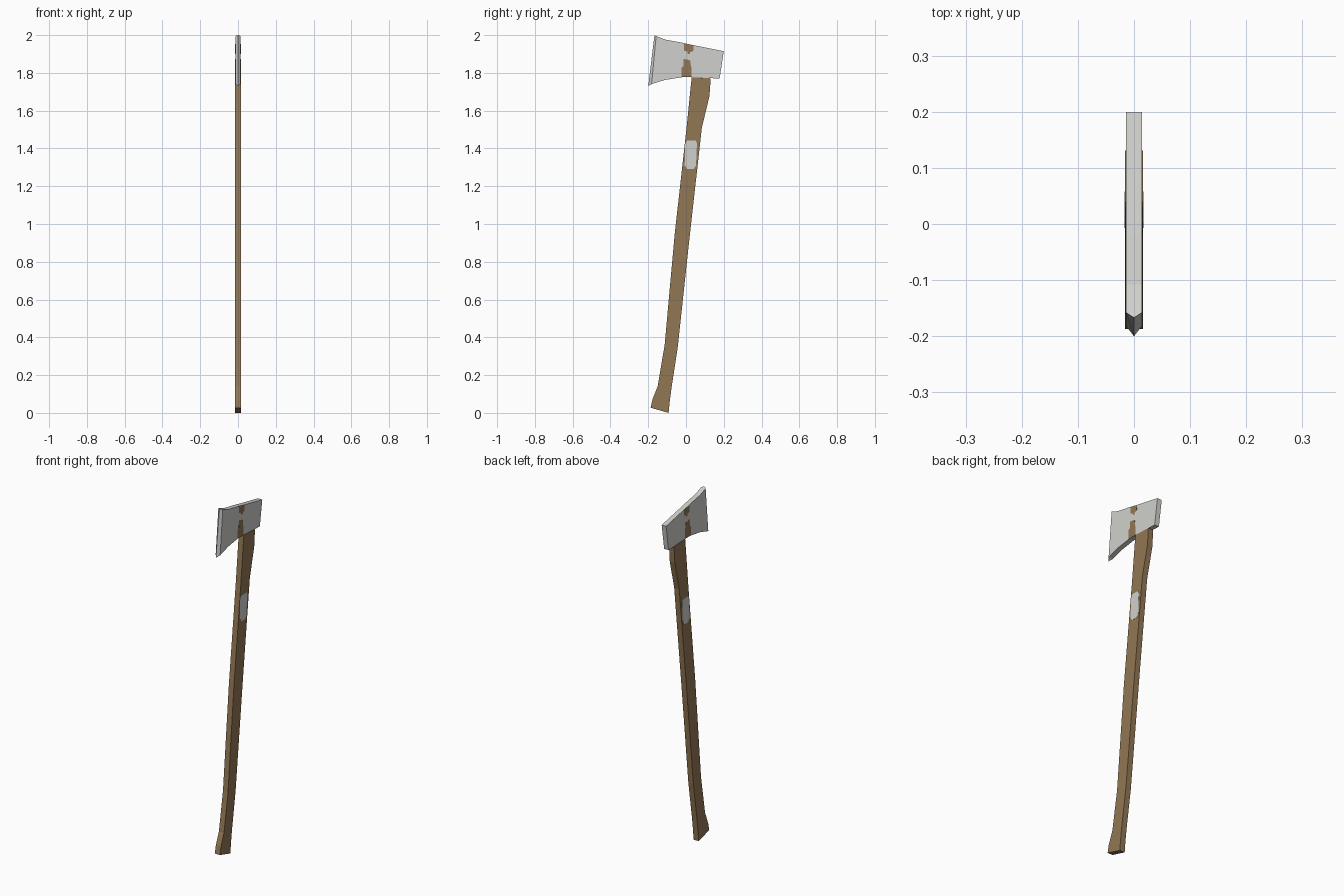
import bpy, bmesh

if "Cube" in bpy.data.objects:
    bpy.data.objects.remove(bpy.data.objects["Cube"])

def material(name, rgb):
    m = bpy.data.materials.new(name)
    m.diffuse_color = (*rgb, 1)
    m.use_nodes = True
    m.node_tree.nodes["Principled BSDF"].inputs["Base Color"].default_value = m.diffuse_color
    return m

wood = material("brown wood", (0.29, 0.185, 0.088))
steel = material("light grey steel", (0.63, 0.63, 0.61))

def loft(name, stations, mat, xa, xb, sharp_first=False):
    """Skin between stations (y1, z1, y2, z2), spanning xa to xb."""
    bm = bmesh.new()
    rings = []
    for i, (y1, z1, y2, z2) in enumerate(stations):
        a, b = (0, 0) if sharp_first and i == 0 else (xa, xb)
        rings.append([bm.verts.new(c) for c in
                      ((a, y1, z1), (b, y1, z1), (b, y2, z2), (a, y2, z2))])
    for r, s in zip(rings, rings[1:]):
        for k in range(4):
            n = (k + 1) % 4
            bm.faces.new((r[k], r[n], s[n], s[k]))
    if not sharp_first:
        bm.faces.new(rings[0])
    bm.faces.new(rings[-1])
    bmesh.ops.remove_doubles(bm, verts=bm.verts, dist=1e-5)
    bmesh.ops.recalc_face_normals(bm, faces=bm.faces)
    me = bpy.data.meshes.new(name)
    bm.to_mesh(me)
    bm.free()
    me.materials.append(mat)
    ob = bpy.data.objects.new(name, me)
    bpy.context.collection.objects.link(ob)
    return ob

def plates(name, stations, mat, surface):
    """Thin matching inlays on both sides."""
    outer, inner = surface + 0.0008, surface - 0.003
    loft(name + "_right", stations, mat, inner, outer)
    loft(name + "_left", stations, mat, -outer, -inner)

# curved handle, front edge then back edge at each station
loft("handle", [
    (-0.187, 0.027, -0.092, 0.0),
    (-0.178, 0.07, -0.086, 0.06),
    (-0.15, 0.14, -0.077, 0.13),
    (-0.113, 0.36, -0.044, 0.345),
    (-0.06, 0.945, 0.019, 0.93),
    (0.003, 1.51, 0.084, 1.51),
    (0.020, 1.68, 0.124, 1.676),
    (0.030, 1.777, 0.131, 1.771)], wood, -0.016, 0.016)

# axe head, from sharp edge to poll
loft("axe_head", [
    (-0.167, 2.0, -0.2, 1.73),
    (-0.158, 1.995, -0.182, 1.741),
    (-0.108, 1.976, -0.11, 1.763),
    (-0.02, 1.96, -0.02, 1.777),
    (0.03, 1.949, 0.03, 1.777),
    (0.2, 1.915, 0.178, 1.77)], steel, -0.014, 0.014, True)

# wood-coloured inlays on the head
plates("upper_inlay", [
    (-0.010, 1.954, 0.040, 1.944),
    (-0.010, 1.918, 0.038, 1.914),
    (0.008, 1.912, 0.022, 1.910),
    (0.008, 1.900, 0.022, 1.900)], wood, 0.014)
plates("lower_inlay", [
    (-0.012, 1.873, 0.022, 1.868),
    (-0.014, 1.835, 0.026, 1.835),
    (-0.025, 1.828, 0.030, 1.828),
    (-0.025, 1.778, 0.028, 1.778)], wood, 0.014)

# steel plate on the handle
plates("handle_plate", [
    (0.006, 1.292, 0.042, 1.292),
    (-0.007, 1.31, 0.053, 1.31),
    (-0.004, 1.425, 0.058, 1.425),
    (0.004, 1.442, 0.052, 1.442)], steel, 0.016)
